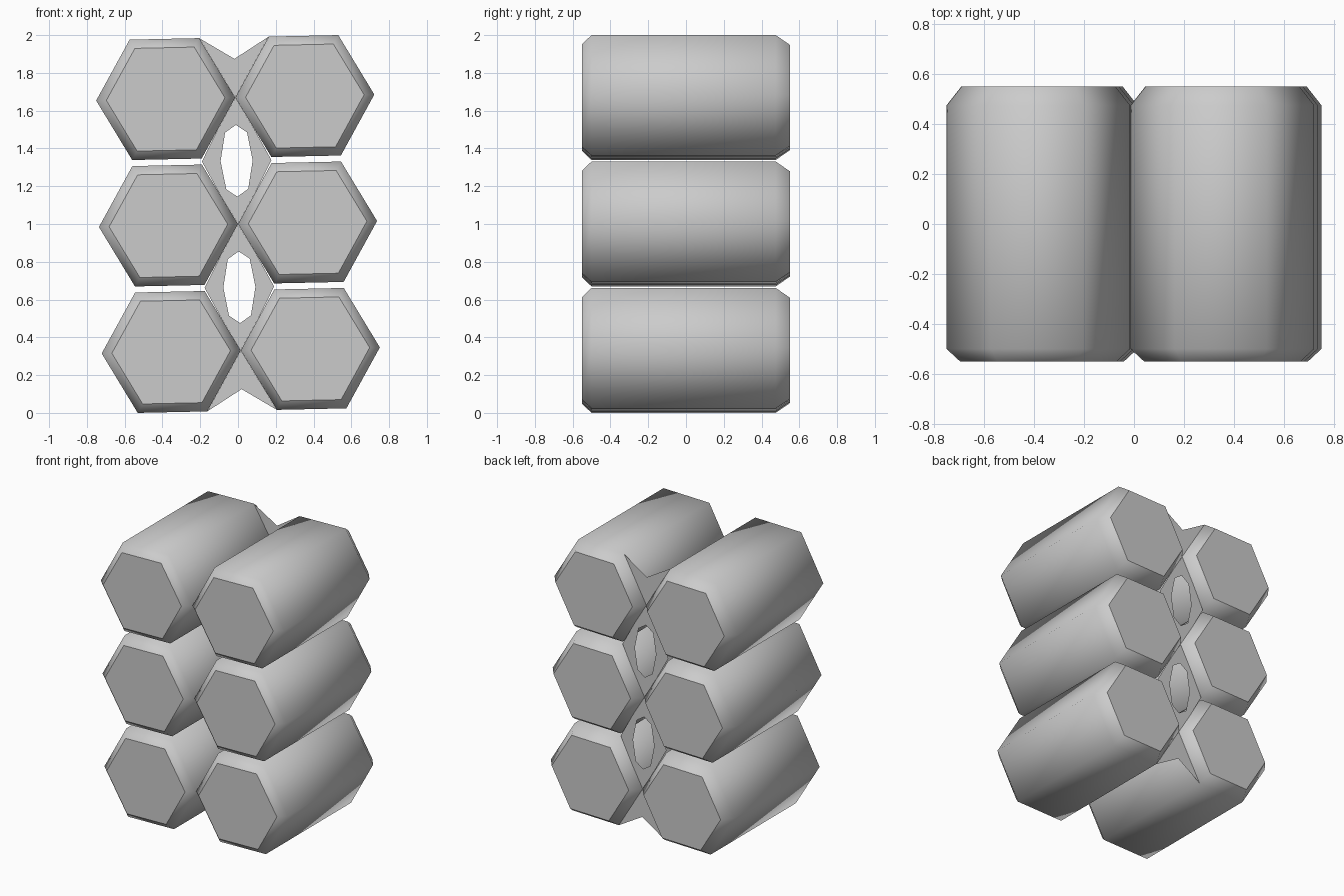
import bpy, bmesh, math
from mathutils import Matrix, Vector

if "Cube" in bpy.data.objects:
    bpy.data.objects.remove(bpy.data.objects["Cube"])

R = 0.368                 # hexagon corner radius
DX, DZ = 0.3685, 0.6695   # column offset from centre, row spacing
WEB_Y = 0.475
H = R * math.sin(math.pi / 3)
TILT = Matrix.Translation((0, 0, 1)) @ Matrix.Rotation(math.radians(-1.25), 4, 'Y')

grey = bpy.data.materials.new("plain_grey")
grey.use_nodes = True
colour = (0.6, 0.6, 0.6, 1)
grey.diffuse_color = colour
grey.node_tree.nodes["Principled BSDF"].inputs["Base Color"].default_value = colour


def add_object(name, bm, matrix):
    mesh = bpy.data.meshes.new(name)
    bm.to_mesh(mesh)
    bm.free()
    mesh.materials.append(grey)
    obj = bpy.data.objects.new(name, mesh)
    obj.matrix_world = matrix
    bpy.context.collection.objects.link(obj)
    return obj


# Hexagonal bar: rings lofted along y, smooth sides, flat end caps
def hex_bar(name, x, z):
    bm = bmesh.new()
    rings = []
    for y, r in ((-0.55, 0.314), (-0.5, R), (WEB_Y, R), (0.55, 0.309)):
        angles = [i * math.pi / 3 for i in range(6)]
        rings.append([bm.verts.new((r * math.cos(a), y, r * math.sin(a))) for a in angles])
    for a, b in zip(rings, rings[1:]):
        for i in range(6):
            j = (i + 1) % 6
            bm.faces.new((a[i], b[i], b[j], a[j])).smooth = True
    for ring in (rings[0], rings[-1]):
        bm.faces.new(ring).smooth = False
    bmesh.ops.recalc_face_normals(bm, faces=bm.faces)
    add_object(name, bm, TILT @ Matrix.Translation((x, 0, z)))


for side, x in (("left", DX), ("right", -DX)):
    for row, z in (("lower", -DZ), ("middle", 0), ("upper", DZ)):
        hex_bar(f"{row}_{side}_bar", x, z)

# Flat web joining the bars near the back
bm = bmesh.new()


def web_face(points):
    bm.faces.new([bm.verts.new((x, WEB_Y, z)) for x, z in points])


# Diamond panels with a long eight-sided hole
def ring_points(side, mid_x, mid_z, top):
    quarter = [(0, top), (mid_x, mid_z), (side, 0), (mid_x, -mid_z), (0, -top)]
    return quarter + [(-px, pz) for px, pz in quarter[3:0:-1]]


outer = ring_points(R / 2, R / 4, DZ / 4 + 0.008, DZ / 2)
hole = ring_points(0.085, 0.058, 0.15, 0.19)
for centre in (-DZ / 2, DZ / 2):
    for i in range(8):
        j = (i + 1) % 8
        quad = (outer[i], outer[j], hole[j], hole[i])
        web_face([(px, pz + centre) for px, pz in quad])

# Notched triangles at top and bottom
for s in (1, -1):
    for m in (1, -1):
        web_face([(0, s * DZ), (m * R / 2, s * (DZ + H)), (0, s * (DZ + 0.205))])

bmesh.ops.remove_doubles(bm, verts=bm.verts, dist=0.0005)
bmesh.ops.recalc_face_normals(bm, faces=bm.faces)
for f in bm.faces:
    if f.normal.y < 0:
        f.normal_flip()
add_object("back_web", bm, TILT)
